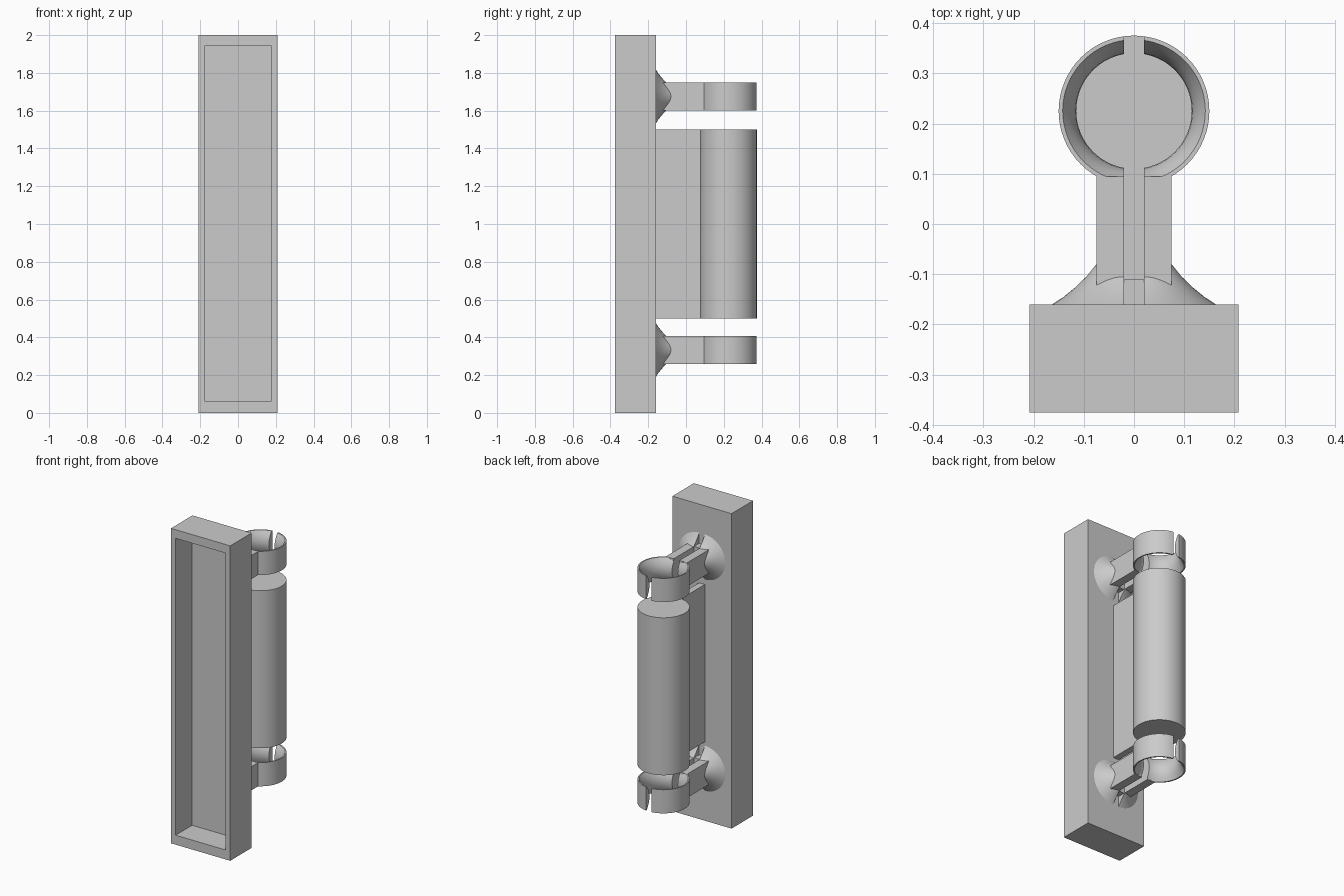
import bpy, bmesh, math
from mathutils import Vector, Matrix

if "Cube" in bpy.data.objects:
    bpy.data.objects.remove(bpy.data.objects["Cube"])

GAP = 0.02      # half width of the split between clip halves
RY = 0.225      # centre line of the held tube
CLIPS = (0.333, 1.675)


def finish(name, bm, mirror=False, smooth=False):
    bmesh.ops.recalc_face_normals(bm, faces=bm.faces)
    me = bpy.data.meshes.new(name)
    bm.to_mesh(me)
    bm.free()
    ob = bpy.data.objects.new(name, me)
    bpy.context.collection.objects.link(ob)
    if mirror:
        m = ob.modifiers.new("Mirror", 'MIRROR')
        m.use_axis[0] = True
    if smooth:
        bpy.ops.object.select_all(action='DESELECT')
        ob.select_set(True)
        bpy.context.view_layer.objects.active = ob
        bpy.ops.object.shade_smooth_by_angle(angle=math.radians(30))
    return ob


def box_bm(x0, x1, y0, y1, z0, z1):
    bm = bmesh.new()
    mat = Matrix.Translation(((x0 + x1) / 2, (y0 + y1) / 2, (z0 + z1) / 2)) \
        @ Matrix.Diagonal((x1 - x0, y1 - y0, z1 - z0, 1))
    bmesh.ops.create_cube(bm, size=1, matrix=mat)
    return bm


def lathe_bm(profile, closed, matrix, steps=64):
    """Revolve (radius, height) points around z, then place by matrix."""
    bm = bmesh.new()
    vs = [bm.verts.new((r, 0, h)) for r, h in profile]
    es = [bm.edges.new(p) for p in zip(vs, vs[1:])]
    if closed:
        es.append(bm.edges.new((vs[-1], vs[0])))
    bmesh.ops.spin(bm, geom=vs + es, axis=(0, 0, 1), cent=(0, 0, 0),
                   steps=steps, angle=math.tau)
    bmesh.ops.remove_doubles(bm, verts=bm.verts, dist=1e-5)
    bmesh.ops.transform(bm, matrix=matrix, verts=bm.verts)
    return bm


def keep_right(bm, x):
    """Cut at x, keep the +x side and close the cut."""
    geom = bm.verts[:] + bm.edges[:] + bm.faces[:]
    bmesh.ops.bisect_plane(bm, geom=geom, plane_co=(x, 0, 0),
                           plane_no=(1, 0, 0), clear_inner=True, dist=1e-6)
    bmesh.ops.holes_fill(bm, edges=[e for e in bm.edges if e.is_boundary])
    return bm


# Back body with a deep recess in the front
bm = box_bm(-0.208, 0.208, -0.375, -0.16, 0, 2)
front = min(bm.faces, key=lambda f: f.calc_center_median().y)
bmesh.ops.inset_region(bm, faces=[front], thickness=0.046)
for v in front.verts:
    v.co.z = 0.06 if v.co.z < 1 else 1.945
new = bmesh.ops.extrude_discrete_faces(bm, faces=[front])["faces"][0]
bmesh.ops.translate(bm, verts=new.verts, vec=(0, 0.165, 0))
finish("body", bm)

# Tube and the thin web that carries it
tube = [(0, 0.5), (0.15, 0.5), (0.15, 1.5), (0, 1.5)]
finish("tube", lathe_bm(tube, False, Matrix.Translation((0, RY, 0))), smooth=True)
finish("web", box_bm(-GAP, GAP, -0.165, 0.09, 0.5, 1.5))

# Split clips: ring halves, arms and flared feet
bore = [(0.115 + 0.027 * t * t, 0.075 * t) for t in [1 - i / 4 for i in range(9)]]
ring = [(0.15, -0.075), (0.15, 0.075)] + bore
flare = [(0, -0.16), (0.143, -0.16), (0.12, -0.145), (0.098, -0.127),
         (0.075, -0.105), (0.055, -0.08), (0.05, -0.072), (0, -0.072)]
along_y = Matrix.Rotation(math.radians(-90), 4, 'X')
for z, tag in zip(CLIPS, ("lower", "upper")):
    bm = lathe_bm(ring, True, Matrix.Translation((0, RY, z)))
    finish(tag + "_clip_ring", keep_right(bm, GAP), True, True)
    finish(tag + "_clip_arm", box_bm(GAP, 0.075, -0.15, 0.095, z - 0.075, z + 0.075), True)
    bm = lathe_bm(flare, False, Matrix.Translation((GAP, 0, z)) @ along_y)
    finish(tag + "_clip_foot", keep_right(bm, GAP), True, True)
    # Solid root between the two arms
    finish(tag + "_clip_root", box_bm(-GAP, GAP, -0.165, -0.11, z - 0.075, z + 0.075))
